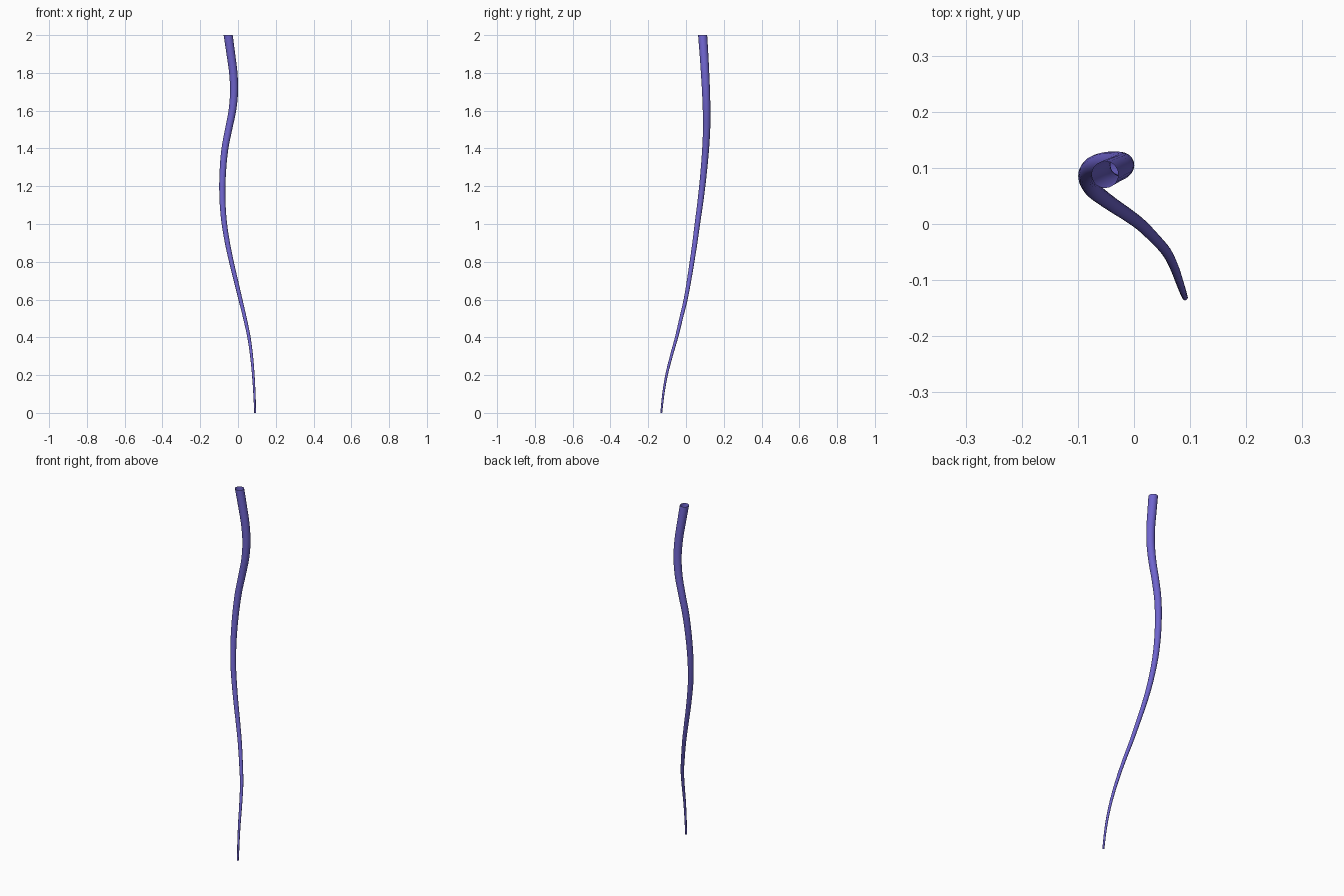
import bpy, bmesh, math
from mathutils import Vector

if "Cube" in bpy.data.objects:
    bpy.data.objects.remove(bpy.data.objects["Cube"])

SIDES, STEPS = 20, 5
R_TIP, R_TOP = 0.005, 0.024

# Centre line (x, y), one point every 0.1 of height from tip to top
PATH = [(.091, -.131), (.087, -.12), (.081, -.103), (.072, -.078), (.058, -.05),
        (.037, -.026), (.013, -.002), (-.011, .016), (-.035, .032), (-.056, .047),
        (-.072, .06), (-.081, .074), (-.083, .086), (-.079, .096), (-.069, .104),
        (-.05, .109), (-.030, .109), (-.021, .106), (-.025, .101), (-.038, .095),
        (-.052, .088)]
pts = [Vector((x, y, 0.1 * i)) for i, (x, y) in enumerate(PATH)]


def catmull(a, b, c, d, t):
    return 0.5 * (2 * b + (c - a) * t + (2 * a - 5 * b + 4 * c - d) * t * t
                  + (3 * b - a - 3 * c + d) * t ** 3)


# Smooth centre line through the points
ext = [2 * pts[0] - pts[1]] + pts + [2 * pts[-1] - pts[-2]]
line = [catmull(*ext[i:i + 4], k / STEPS)
        for i in range(len(pts) - 1) for k in range(STEPS)] + [pts[-1]]

# Tapered open tube, level at both ends
bm = bmesh.new()
rings = []
for p in line:
    r = R_TIP + (R_TOP - R_TIP) * p.z / 2
    rings.append([bm.verts.new(p + Vector((r * math.cos(a), r * math.sin(a), 0)))
                  for a in (2 * math.pi * k / SIDES for k in range(SIDES))])
for lo, hi in zip(rings, rings[1:]):
    for k in range(SIDES):
        n = (k + 1) % SIDES
        bm.faces.new((lo[k], lo[n], hi[n], hi[k])).smooth = True

mesh = bpy.data.meshes.new("tapered_strand")
bm.to_mesh(mesh)
bm.free()
strand = bpy.data.objects.new("tapered_strand", mesh)
bpy.context.collection.objects.link(strand)

# Violet blue colour
mat = bpy.data.materials.new("violet_blue")
mat.diffuse_color = (0.16, 0.13, 0.62, 1)
mat.use_nodes = True
mat.node_tree.nodes["Principled BSDF"].inputs["Base Color"].default_value = mat.diffuse_color
mesh.materials.append(mat)
